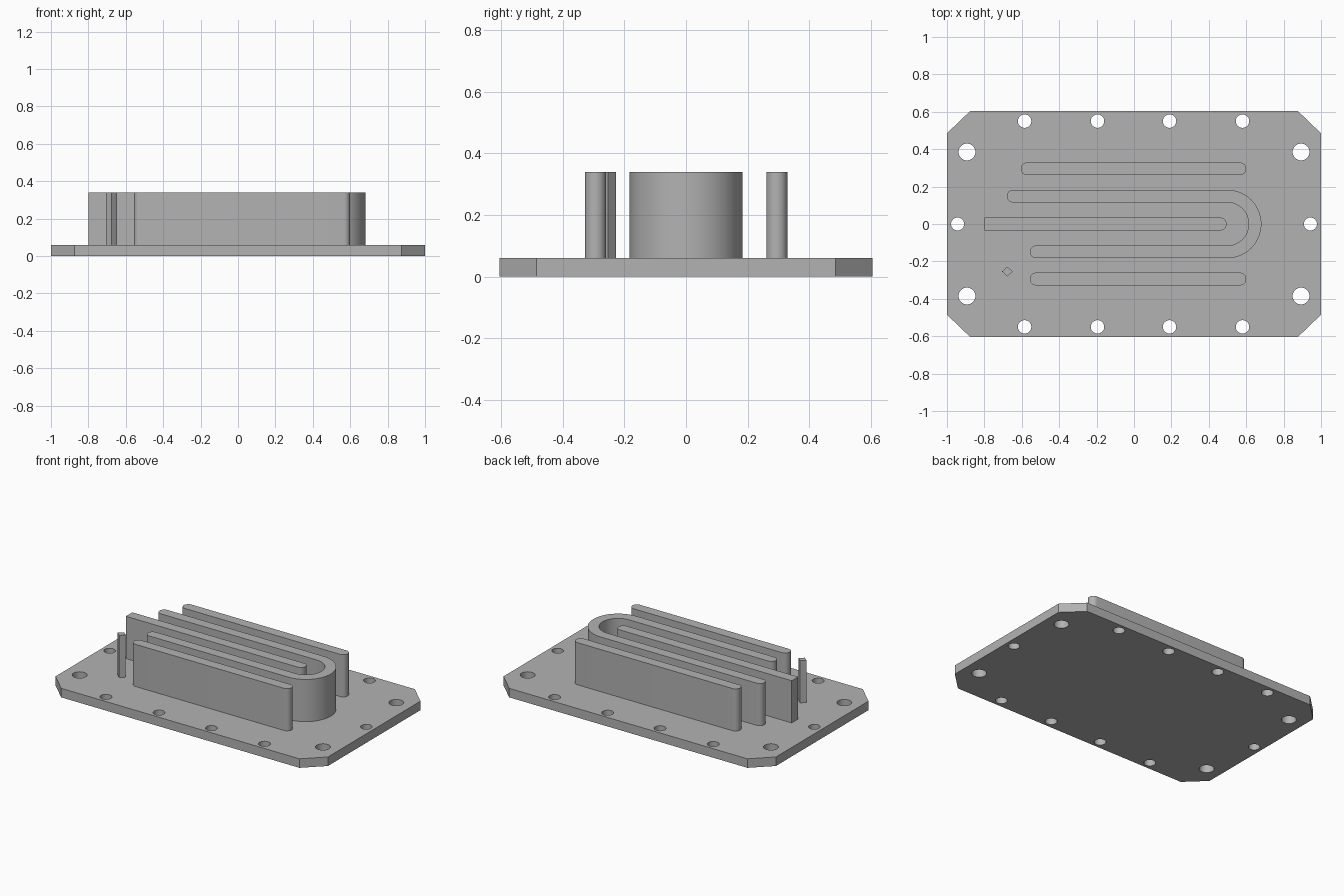
import bpy, bmesh
from math import sin, cos, pi, radians

if "Cube" in bpy.data.objects:
    bpy.data.objects.remove(bpy.data.objects["Cube"])

PLATE_TOP, FIN_TOP = 0.06, 0.34
R = 0.034  # half thickness of every fin

metal = bpy.data.materials.new("grey metal")
metal.use_nodes = True
grey = (0.45, 0.45, 0.45, 1)
metal.diffuse_color = grey
metal.node_tree.nodes["Principled BSDF"].inputs["Base Color"].default_value = grey


def arc(cx, cy, r, start, end, steps=16):
    """Points on an arc, angles in degrees."""
    angles = [radians(start + (end - start) * i / steps) for i in range(steps + 1)]
    return [(cx + r * cos(a), cy + r * sin(a)) for a in angles]


def prism(name, outlines, z0, z1):
    """Extrude one or more closed outlines from z0 to z1."""
    bm = bmesh.new()
    for outline in outlines:
        face = bm.faces.new([bm.verts.new((x, y, z0)) for x, y in outline])
        top = bmesh.ops.extrude_face_region(bm, geom=[face], use_keep_orig=True)
        moved = [v for v in top["geom"] if isinstance(v, bmesh.types.BMVert)]
        bmesh.ops.translate(bm, verts=moved, vec=(0, 0, z1 - z0))
    bmesh.ops.recalc_face_normals(bm, faces=bm.faces)
    mesh = bpy.data.meshes.new(name)
    bm.to_mesh(mesh)
    bm.free()
    mesh.materials.append(metal)
    obj = bpy.data.objects.new(name, mesh)
    bpy.context.collection.objects.link(obj)
    return obj


def smooth(obj):
    bpy.ops.object.select_all(action="DESELECT")
    obj.select_set(True)
    bpy.context.view_layer.objects.active = obj
    bpy.ops.object.shade_smooth_by_angle(angle=radians(30))


# Base plate with clipped corners
corners = [(1, 0.485), (0.875, 0.605)]
quarter = corners + [(-x, y) for x, y in reversed(corners)]
plate = prism("base_plate", [quarter + [(-x, -y) for x, y in quarter]], 0, PLATE_TOP)

# Bolt holes: four large at the corners, small ones along the edges
holes = [(sx * 0.893, sy * 0.385, 0.045) for sx in (-1, 1) for sy in (-1, 1)]
holes += [(x, sy * 0.55, 0.036) for x in (-0.585, -0.195, 0.19, 0.58) for sy in (-1, 1)]
holes += [(sx * 0.943, 0, 0.035) for sx in (-1, 1)]
cutter = prism("hole_cutter", [arc(x, y, r, 0, 360, 32)[:-1] for x, y, r in holes],
               -0.1, 0.2)
cutter.hide_render = True
cut = plate.modifiers.new("holes", "BOOLEAN")
cut.operation, cut.solver, cut.object = "DIFFERENCE", "EXACT", cutter
bpy.context.view_layer.objects.active = plate
bpy.ops.object.modifier_apply(modifier=cut.name)
bpy.data.objects.remove(cutter)
smooth(plate)

# Straight outer fins with rounded ends
for name, x0, x1, y in (("back_fin", -0.605, 0.60, 0.295),
                        ("front_fin", -0.557, 0.60, -0.294)):
    outline = arc(x1 - R, y, R, -90, 90) + arc(x0 + R, y, R, 90, 270)
    smooth(prism(name, [outline], PLATE_TOP, FIN_TOP))

# Centre fin: square at one end, round at the other
outline = arc(0.495 - R, 0, R, -90, 90) + [(-0.80, R), (-0.80, -R)]
smooth(prism("centre_fin", [outline], PLATE_TOP, FIN_TOP))

# Hairpin fin wrapping around the centre fin
mid, bend = 0.149, 0.498
outline = (arc(bend, 0, mid + R, -90, 90, 40)
           + arc(-0.68 + R, mid, R, 90, 270)
           + arc(bend, 0, mid - R, 90, -90, 40)
           + arc(-0.557 + R, -mid, R, 90, 270))
smooth(prism("hairpin_fin", [outline], PLATE_TOP, FIN_TOP))

# Diamond shaped pin
px, py, rx, ry = -0.677, -0.254, 0.029, 0.026
prism("diamond_pin", [[(px + rx, py), (px, py + ry), (px - rx, py), (px, py - ry)]],
      PLATE_TOP, FIN_TOP)
